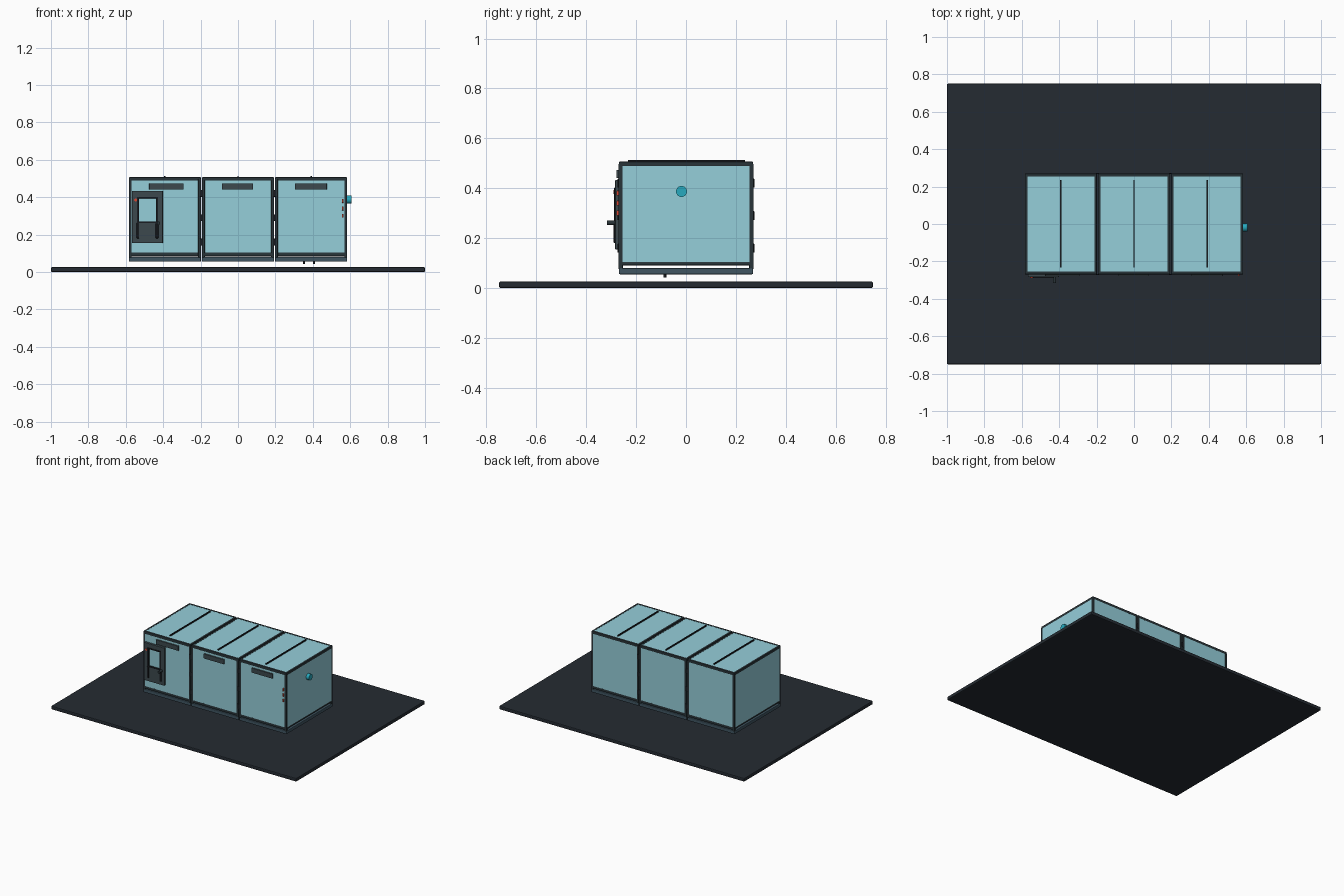
import bpy, bmesh, math
from mathutils import Matrix, Vector

if "Cube" in bpy.data.objects:
    bpy.data.objects.remove(bpy.data.objects["Cube"])


def mat(name, col):
    m = bpy.data.materials.new(name)
    m.diffuse_color = (*col, 1)
    m.use_nodes = True
    m.node_tree.nodes["Principled BSDF"].inputs["Base Color"].default_value = m.diffuse_color
    return m


SLAB = mat("slab_dark", (0.018, 0.024, 0.032))
FRAME = mat("frame_dark", (0.022, 0.034, 0.04))
BASE = mat("base_slate", (0.05, 0.09, 0.12))
PANEL = mat("panel_cyan", (0.30, 0.62, 0.70))
TRIM = mat("trim_grey", (0.045, 0.065, 0.075))
BLACK = mat("black", (0.01, 0.012, 0.015))
TEAL = mat("teal", (0.02, 0.40, 0.52))
RED = mat("red", (0.7, 0.06, 0.03))


def finish(bm, name, m):
    me = bpy.data.meshes.new(name)
    bm.to_mesh(me)
    bm.free()
    me.materials.append(m)
    ob = bpy.data.objects.new(name, me)
    bpy.context.collection.objects.link(ob)
    return ob


def box(name, x, y, z, m, bevel=0.0):
    """Box from (min, max) ranges on each axis."""
    bm = bmesh.new()
    r = (x, y, z)
    bmesh.ops.create_cube(bm, size=1)
    for v in bm.verts:
        v.co = [(a + b) / 2 + c * (b - a) for (a, b), c in zip(r, v.co)]
    ob = finish(bm, name, m)
    if bevel:
        mod = ob.modifiers.new("bevel", 'BEVEL')
        mod.width, mod.segments = bevel, 2
    return ob


def rod(name, p, q, r, m, n=24):
    """Cylinder between two points."""
    p, q = Vector(p), Vector(q)
    d = q - p
    bm = bmesh.new()
    rot = d.to_track_quat('Z', 'Y').to_matrix().to_4x4()
    bmesh.ops.create_cone(bm, cap_ends=True, segments=n, radius1=r, radius2=r,
                          depth=d.length, matrix=Matrix.Translation((p + q) / 2) @ rot)
    for f in bm.faces:
        f.smooth = len(f.verts) == 4
    return finish(bm, name, m)


# ground slab
box("ground_slab", (-1, 1), (-.75, .75), (0, .026), SLAB, .006)

W, D, T = .193, .271, .018     # module half width, half depth, bar thickness
PITCH = .391

for i, tag in enumerate(("left", "middle", "right")):
    cx = (i - 1) * PITCH
    x0, x1 = cx - W, cx + W
    # skid base
    box(tag + "_base", (x0, x1), (-D + .002, D - .002), (.055, .08), BASE, .004)
    # corner posts and cross rails
    for sx in (-1, 1):
        xa, xb = sorted((cx + sx * W, cx + sx * (W - T * .85)))
        for sy in (-1, 1):
            y = sorted((sy * D, sy * (D - T)))
            box(tag + "_post", (xa, xb), y, (.076, .498), FRAME, .003)
        for nm, z in (("_lower_cross_rail", (.091, .105)), ("_upper_cross_rail", (.487, .507))):
            box(tag + nm, (xa, xb), (-D + .006, D - .006), z, FRAME, .004)
    # long rails, front and back
    for sy in (-1, 1):
        y = sorted((sy * (D - .002), sy * (D - T)))
        box(tag + "_lower_rail", (x0, x1), y, (.084, .104), FRAME, .004)
        box(tag + "_upper_rail", (x0, x1), y, (.487, .507), FRAME, .004)
        # wall panel
        yp = sorted((sy * (D - .003), sy * (D - .011)))
        box(tag + "_wall_panel", (cx - .178, cx + .178), yp, (.103, .488), PANEL)
    # roof panel and its seam rib
    box(tag + "_roof_panel", (cx - .179, cx + .179), (-D + .014, D - .014), (.496, .505), PANEL)
    box(tag + "_roof_rib", (cx - .004, cx + .004), (-.232, .236), (.503, .514), BLACK, .001)

# end panels
for s in (-1, 1):
    x = sorted((s * .583, s * .574))
    box("end_panel", x, (-D + .015, D - .015), (.103, .490), PANEL)

# clamps along the module joints
for sx in (-1, 1):
    for sy in (-1, 1):
        for z in (.16, .29, .42):
            y = sorted((sy * (D - .004), sy * (D + .003)))
            xc = sx * PITCH / 2
            box("joint_clamp", (xc - .008, xc + .008), y, (z - .018, z + .018), BLACK, .002)

# name plates left blank
for x, z in (((-.475, -.292), (.44, .474)), ((-.085, .08), (.44, .474)), ((.305, .475), (.44, .474))):
    box("name_plate", x, (-.279, -.267), z, TRIM, .002)

# control door: frame bars around an opening, lower tray and grips
Y = (-.284, -.266)
box("door_left_bar", (-.567, -.533), Y, (.155, .433), TRIM, .002)
box("door_right_bar", (-.433, -.402), Y, (.155, .433), TRIM, .002)
box("door_top_bar", (-.535, -.431), Y, (.395, .433), TRIM, .002)
box("door_lower_panel", (-.535, -.431), Y, (.155, .265), TRIM, .002)
box("door_window", (-.535, -.431), (-.276, -.267), (.263, .397), PANEL)
for x in (-.535, -.433):
    box("window_edge", (x - .005, x + .005), (-.288, -.270), (.262, .402), BLACK, .001)
    box("door_grip", (x - .007, x + .007), (-.290, -.270), (.18, .262), BLACK, .003)
for z in (.265, .398):
    box("window_edge", (-.538, -.430), (-.288, -.270), (z - .004, z + .004), BLACK, .001)
rod("door_handle", (-.425, -.28, .261), (-.425, -.316, .261), .009, FRAME)
rod("stop_button", (-.547, -.28, .385), (-.547, -.290, .385), .008, RED)

# warning light strip on the right front corner
for z in (.30, .34, .38):
    box("warning_light", (.556, .564), (-.278, -.266), (z - .01, z + .01), RED, .001)

# side port
rod("side_port", (.578, -.018, .387), (.606, -.018, .387), .022, TEAL, 32)

# drain stubs under the right module
for x in (.353, .407):
    rod("drain_stub", (x, -.085, .042), (x, -.085, .06), .006, BLACK)
